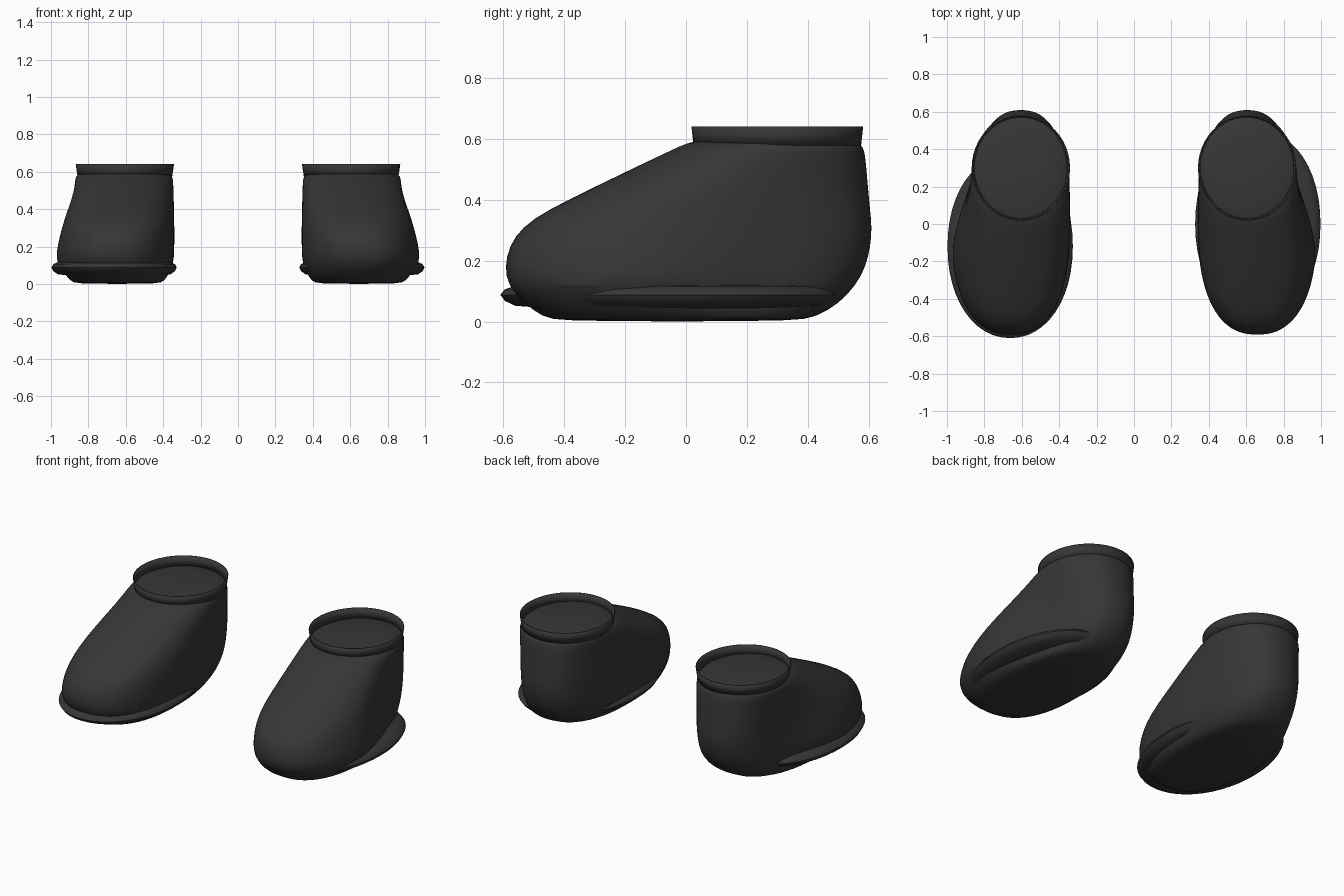
import bpy, bmesh, math

cube = bpy.data.objects.get("Cube")
if cube:
    bpy.data.objects.remove(cube, do_unlink=True)

SEGMENTS = 48
black = bpy.data.materials.new("soft black")
black.use_nodes = True
black.diffuse_color = (0.037, 0.037, 0.037, 1)
black.node_tree.nodes["Principled BSDF"].inputs["Base Color"].default_value = black.diffuse_color


def oval(cx, cy, rx, ry, z, power=2.0):
    """Closed loop of points on a superellipse."""
    points = []
    for i in range(SEGMENTS):
        t = math.tau * i / SEGMENTS
        c, s = math.cos(t), math.sin(t)
        points.append((cx + rx * math.copysign(abs(c) ** (2 / power), c),
                       cy + ry * math.copysign(abs(s) ** (2 / power), s), z))
    return points


def loft(name, rings, side=1, cap_start=True, cap_end=True, subdivide=0):
    """Skin a stack of loops; side -1 mirrors it to the other foot."""
    bm = bmesh.new()
    loops = [[bm.verts.new((x * side, y, z)) for x, y, z in ring] for ring in rings]
    for a, b in zip(loops, loops[1:]):
        for i in range(SEGMENTS):
            j = (i + 1) % SEGMENTS
            bm.faces.new((a[i], a[j], b[j], b[i]))
    if cap_start:
        bm.faces.new(loops[0])
    if cap_end:
        bm.faces.new(loops[-1])
    bmesh.ops.recalc_face_normals(bm, faces=bm.faces)
    mesh = bpy.data.meshes.new(name)
    bm.to_mesh(mesh)
    bm.free()
    obj = bpy.data.objects.new(name, mesh)
    bpy.context.collection.objects.link(obj)
    mesh.materials.append(black)
    if subdivide:
        obj.modifiers.new("Subdivision", "SUBSURF").levels = subdivide
        obj.modifiers["Subdivision"].render_levels = subdivide
    bpy.ops.object.select_all(action="DESELECT")
    bpy.context.view_layer.objects.active = obj
    obj.select_set(True)
    bpy.ops.object.shade_smooth_by_angle(angle=math.radians(40))
    return obj


def body_ring(z, front, back, inner, outer, power):
    """Foot-shaped loop whose outer side narrows towards the heel."""
    cx, rx = (inner + outer) / 2, (outer - inner) / 2
    ring = []
    for x, y, h in oval(cx, (front + back) / 2, rx, (back - front) / 2, z, power):
        blend = min(max((y + 0.2) / 0.55, 0), 1)
        narrow = max(outer - 0.87, 0) * blend * blend * (3 - 2 * blend)
        share = (x - inner) / (outer - inner)
        ring.append((x - narrow * share, y, h))
    return ring


# height, toe y, heel y, inner x, outer x, squareness
BODY = [
    (0.0, -0.42, 0.36, 0.42, 0.87, 2.4),
    (0.015, -0.47, 0.43, 0.395, 0.90, 2.4),
    (0.06, -0.535, 0.505, 0.365, 0.94, 2.4),
    (0.12, -0.587, 0.56, 0.343, 0.982, 2.4),
    (0.18, -0.597, 0.592, 0.34, 0.978, 2.4),
    (0.25, -0.582, 0.608, 0.34, 0.965, 2.4),
    (0.31, -0.54, 0.612, 0.34, 0.95, 2.4),
    (0.365, -0.46, 0.606, 0.341, 0.937, 2.4),
    (0.45, -0.285, 0.598, 0.343, 0.915, 2.3),
    (0.52, -0.14, 0.592, 0.345, 0.893, 2.2),
    (0.562, -0.05, 0.587, 0.347, 0.88, 2.1),
    (0.586, 0.0, 0.575, 0.355, 0.865, 2.0),
    (0.600, 0.06, 0.53, 0.40, 0.81, 2.0),
    (0.612, 0.18, 0.42, 0.50, 0.71, 2.0),
]

# lens profile of the sole welt: radius share, height
WELT = [(0.6, 0.04), (0.9, 0.052), (0.97, 0.068), (1.0, 0.088),
        (0.97, 0.106), (0.9, 0.117), (0.6, 0.122)]

for label, side, welt_y, welt_length in (("left", 1, 0.0, 0.50), ("right", -1, -0.12, 0.49)):
    # shoe body with domed top
    loft(label + "_shoe_body", [body_ring(*row) for row in BODY], side, subdivide=1)

    # welt poking out around the sole
    loft(label + "_sole_welt",
         [oval(0.662, welt_y, 0.335 * r, welt_length * r, z, 2.1) for r, z in WELT], side)

    # open ankle collar
    collar = [oval(0.605, 0.300, 0.250, 0.272, 0.575), oval(0.605, 0.300, 0.260, 0.279, 0.641)]
    rim = loft(label + "_ankle_collar", collar, side, False, False)
    wall = rim.modifiers.new("Wall", "SOLIDIFY")
    wall.thickness = 0.006
    wall.offset = 0
